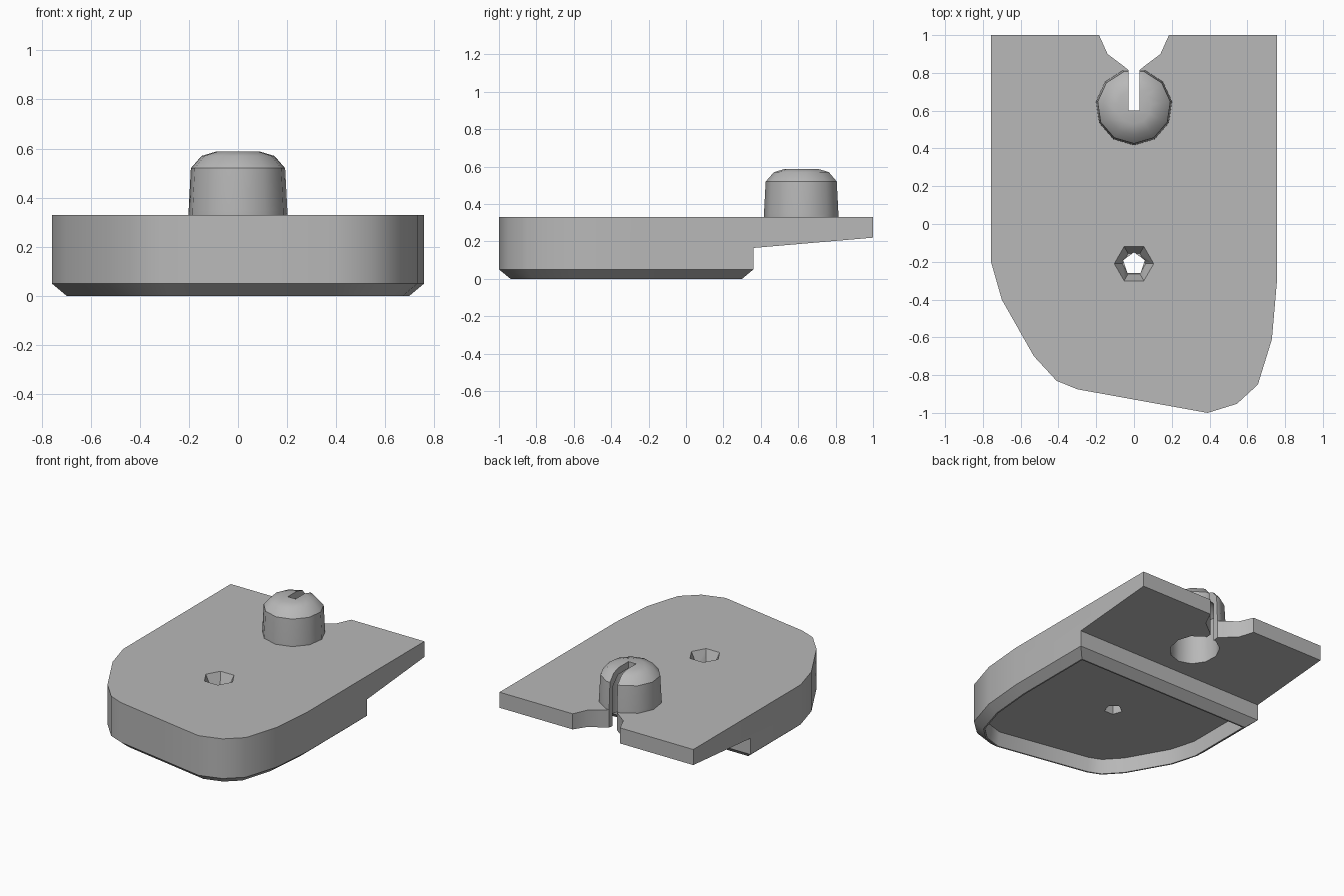
import bpy, bmesh, math
from mathutils import Vector

if "Cube" in bpy.data.objects:
    bpy.data.objects.remove(bpy.data.objects["Cube"])

grey = bpy.data.materials.new("plain grey")
grey.use_nodes = True
grey.diffuse_color = (0.48, 0.48, 0.48, 1)
grey.node_tree.nodes["Principled BSDF"].inputs["Base Color"].default_value = grey.diffuse_color


def loft(name, rings):
    """Skin a stack of equal-length rings and cap both ends."""
    bm = bmesh.new()
    loops = [[bm.verts.new(p) for p in ring] for ring in rings]
    n = len(loops[0])
    for a, b in zip(loops, loops[1:]):
        for i in range(n):
            j = (i + 1) % n
            bm.faces.new((a[i], a[j], b[j], b[i]))
    bm.faces.new(loops[0])
    bm.faces.new(loops[-1])
    bmesh.ops.recalc_face_normals(bm, faces=bm.faces)
    mesh = bpy.data.meshes.new(name)
    bm.to_mesh(mesh)
    bm.free()
    mesh.materials.append(grey)
    ob = bpy.data.objects.new(name, mesh)
    bpy.context.collection.objects.link(ob)
    return ob


def turned(name, profile, y, sides, turn=0):
    """Round part from (radius, height) pairs, standing at x = 0."""
    angles = [turn + i * math.tau / sides for i in range(sides)]
    return loft(name, [[(r * math.cos(a), y + r * math.sin(a), z) for a in angles]
                       for r, z in profile])


def prism(name, outline, low, high):
    return loft(name, [[(x, y, z) for x, y in outline] for z in (low, high)])


def inset(outline, d):
    """Mitred inward offset of a counter-clockwise outline."""
    pts = [Vector(p) for p in outline]
    result = []
    for i, p in enumerate(pts):
        a = (p - pts[i - 1]).normalized()
        b = (pts[(i + 1) % len(pts)] - p).normalized()
        na, nb = Vector((-a.y, a.x)), Vector((-b.y, b.x))
        result.append(p + (na + nb) * d / (1 + na.dot(nb)))
    return result


def combine(target, tool, operation):
    mod = target.modifiers.new(operation, "BOOLEAN")
    mod.operation, mod.object, mod.solver = operation, tool, "EXACT"
    bpy.context.view_layer.objects.active = target
    bpy.ops.object.modifier_apply(modifier=mod.name)
    bpy.data.objects.remove(tool)


# Plan outline of the lopsided front; the rear edge is added per level
front = [(-0.757, -0.2), (-0.7, -0.4), (-0.53, -0.7), (-0.41, -0.83), (-0.3, -0.875),
         (0.39, -1), (0.545, -0.952), (0.656, -0.85), (0.73, -0.61), (0.757, -0.3)]
STEP = 0.36


def level(z, rear_y, rear_z):
    rear = [(0.757, rear_y, rear_z), (-0.757, rear_y, rear_z)]
    return [(x, y, z) for x, y in front] + rear


def inset_level(d, z):
    outline = front + [(0.757, STEP), (-0.757, STEP)]
    return [(p.x, p.y, z) for p in inset(outline, d)]


# Body: sloped rear shelf, step, bottom chamfer and hollow underside
body = loft("body", [
    level(0.33, 1, 0.33),
    level(0.25, 1, 0.22),
    level(0.165, STEP, 0.165),
    level(0.05, STEP, 0.05),
    inset_level(0.06, 0),
    inset_level(0.07, 0),
    inset_level(0.085, 0.1),
])

# Domed hollow knob
KNOB_Y = 0.62
knob = turned("knob", [(0.203, 0.3), (0.203, 0.35), (0.194, 0.52), (0.15, 0.57), (0.09, 0.588)],
              KNOB_Y, 11, -math.pi / 2)
combine(body, knob, "UNION")
hollow = turned("knob_hollow", [(0.165, 0.1), (0.16, 0.48), (0.1, 0.54)], KNOB_Y, 11, -math.pi / 2)
combine(body, hollow, "DIFFERENCE")

# Flared rear notch and narrow slot into the knob
half = [(0.23, 1.1), (0.185, 1), (0.14, 0.9), (0.06, 0.84), (0.03, 0.815)]
notch = half + [(-x, y) for x, y in reversed(half)]
combine(body, prism("notch_cutter", notch, 0.1, 0.7), "DIFFERENCE")
slot = [(-0.03, 0.6), (0.03, 0.6), (0.03, 0.87), (-0.03, 0.87)]
combine(body, prism("slot_cutter", slot, 0.1, 0.7), "DIFFERENCE")

# Countersunk screw hole
HOLE_Y = -0.21
combine(body, turned("hole_cutter", [(0.06, 0.02), (0.06, 0.4)], HOLE_Y, 5, math.pi / 2), "DIFFERENCE")
combine(body, turned("countersink_cutter", [(0.062, 0.24), (0.105, 0.331), (0.105, 0.4)], HOLE_Y, 6),
        "DIFFERENCE")

# Smooth the rounded sides, keep the hard edges
body.name = "slotted_base"
bpy.ops.object.select_all(action="DESELECT")
body.select_set(True)
bpy.context.view_layer.objects.active = body
bpy.ops.object.shade_smooth_by_angle(angle=math.radians(34))
